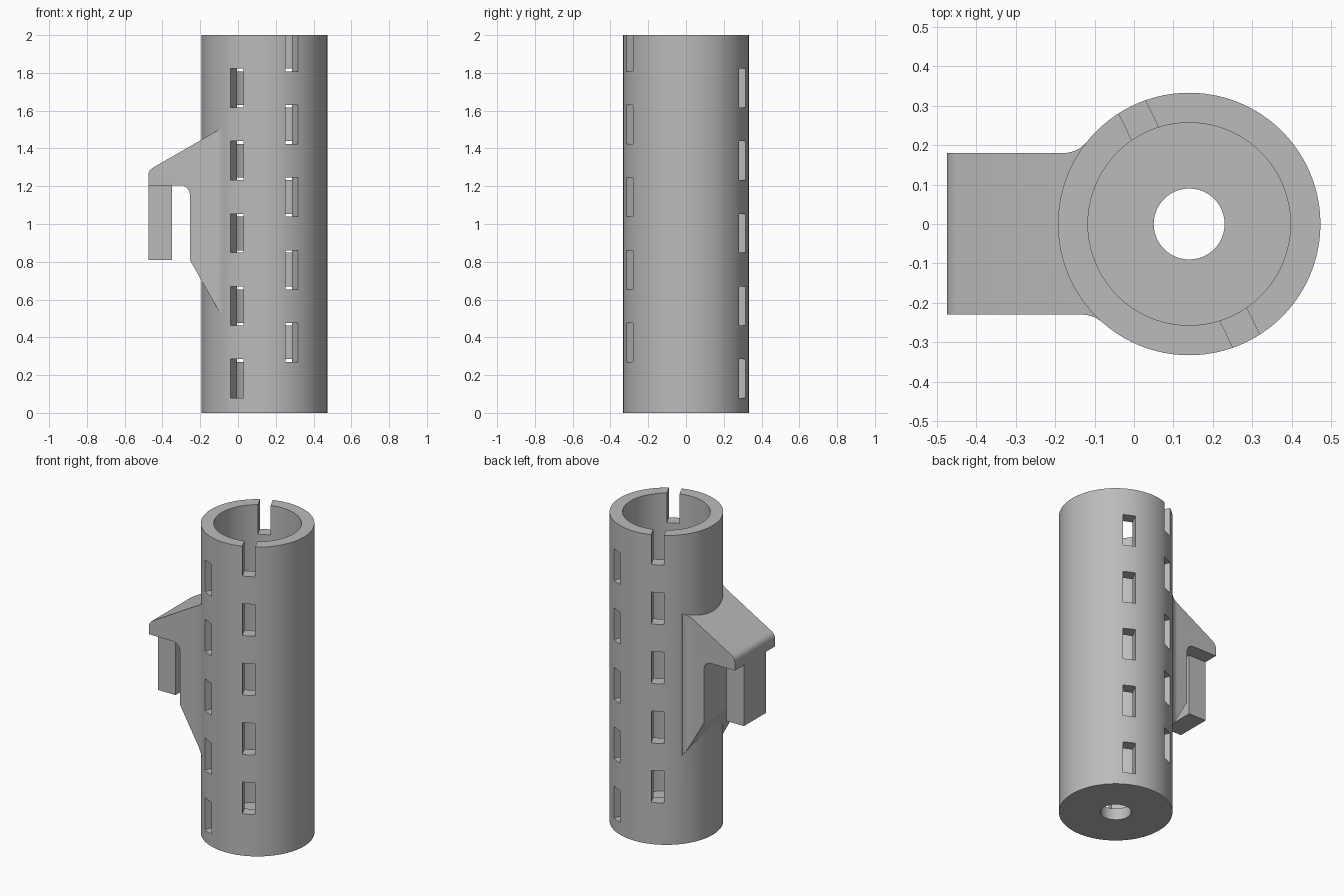
import bpy, bmesh
from math import sin, cos, pi, radians, sqrt, atan2
from mathutils import Vector, Matrix

old = bpy.data.objects.get("Cube")
if old:
    bpy.data.objects.remove(old, do_unlink=True)

AXIS_X, R_OUT, R_IN, R_HOLE = 0.14, 0.333, 0.257, 0.09
HEIGHT, FLOOR = 2.0, 0.075
HOOK_Y = (-0.23, 0.18)
FILLET = 0.077

grey = bpy.data.materials.new("plain grey")
grey.use_nodes = True
colour = (0.5, 0.5, 0.5, 1)
grey.diffuse_color = colour
grey.node_tree.nodes["Principled BSDF"].inputs["Base Color"].default_value = colour


def finish(bm, name):
    bmesh.ops.recalc_face_normals(bm, faces=bm.faces[:])
    mesh = bpy.data.meshes.new(name)
    bm.to_mesh(mesh)
    bm.free()
    mesh.materials.append(grey)
    ob = bpy.data.objects.new(name, mesh)
    bpy.context.collection.objects.link(ob)
    return ob


def prism(name, points, direction):
    """Closed outline swept along a direction."""
    bm = bmesh.new()
    face = bm.faces.new([bm.verts.new(p) for p in points])
    new = bmesh.ops.extrude_face_region(bm, geom=[face])["geom"]
    verts = [v for v in new if isinstance(v, bmesh.types.BMVert)]
    bmesh.ops.translate(bm, verts=verts, vec=direction)
    return finish(bm, name)


def cylinder(name, radius, z0, z1, sides=96):
    ring = [(AXIS_X + radius * cos(2 * pi * i / sides),
             radius * sin(2 * pi * i / sides), z0) for i in range(sides)]
    return prism(name, ring, (0, 0, z1 - z0))


def box(name, centre, size, turn=0):
    bm = bmesh.new()
    place = (Matrix.Translation(centre) @ Matrix.Rotation(turn, 4, "Z")
             @ Matrix.Diagonal((*size, 1)))
    bmesh.ops.create_cube(bm, size=1, matrix=place)
    return finish(bm, name)


def arc(cx, cy, r, start, end, steps=10):
    return [(cx + r * cos(start + (end - start) * i / steps),
             cy + r * sin(start + (end - start) * i / steps))
            for i in range(steps + 1)]


def combine(target, other, operation):
    mod = target.modifiers.new(operation.lower(), "BOOLEAN")
    mod.operation, mod.object, mod.solver = operation, other, "EXACT"
    bpy.context.view_layer.objects.active = target
    bpy.ops.object.modifier_apply(modifier=mod.name)
    bpy.data.objects.remove(other, do_unlink=True)


# Hook side profile: sloped top, rounded nose and throat, tapered foot
side = [(0, 1.557)]
side += arc(-0.43, 1.258, 0.045, radians(120), pi, 6)
side += [(-0.475, 1.205)]
side += arc(-0.305, 1.155, 0.05, pi / 2, 0)
side += [(-0.255, 0.81), (0, 0.36)]
hook = prism("hook", [(x, -0.4, z) for x, z in side], (0, 0.8, 0))


# Hook plan outline, with fillets flowing onto the tube
def flare(y, sign):
    cy = abs(y) + FILLET
    dx = sqrt((R_OUT + FILLET) ** 2 - cy ** 2)
    pts = arc(AXIS_X - dx, cy, FILLET, -pi / 2, atan2(-cy, dx))
    return [(x, v * sign) for x, v in pts]


low, high = flare(HOOK_Y[0], -1), flare(HOOK_Y[1], 1)
plan = [(-0.6, HOOK_Y[0])] + low + [(0.05, low[-1][1] + 0.03)]
plan += [(0.05, high[-1][1] - 0.03)] + high[::-1] + [(-0.6, HOOK_Y[1])]
combine(hook, prism("hook_plan", [(x, y, 0.1) for x, y in plan], (0, 0, 1.8)),
        "INTERSECT")

# Prong hanging below the hook nose
prong = box("prong", (-0.4125, -0.026, 1.02), (0.125, 0.225, 0.42))
combine(hook, prong, "UNION")

# Tube with hook, hollowed and drilled through its floor
tube = cylinder("slotted_tube_with_hook", R_OUT, 0, HEIGHT)
combine(tube, hook, "UNION")
combine(tube, cylinder("bore", R_IN, FLOOR, HEIGHT + 0.2), "DIFFERENCE")
combine(tube, cylinder("floor_hole", R_HOLE, -0.1, 0.2, 48), "DIFFERENCE")

# Two staggered rows of slots, each cut through both walls
for angle, first in ((-64, 0.373), (64, 0.182)):
    for i in range(5):
        z = first + 0.3845 * i
        tall = 0.206
        if z + tall / 2 > HEIGHT - 0.03:
            z, tall = z + 0.1, tall + 0.2
        slot = box("slot_cutter", (AXIS_X, 0, z), (0.9, 0.075, tall), radians(angle))
        combine(tube, slot, "DIFFERENCE")

bpy.ops.object.select_all(action="DESELECT")
tube.select_set(True)
bpy.context.view_layer.objects.active = tube
bpy.ops.object.shade_smooth_by_angle(angle=radians(25))
